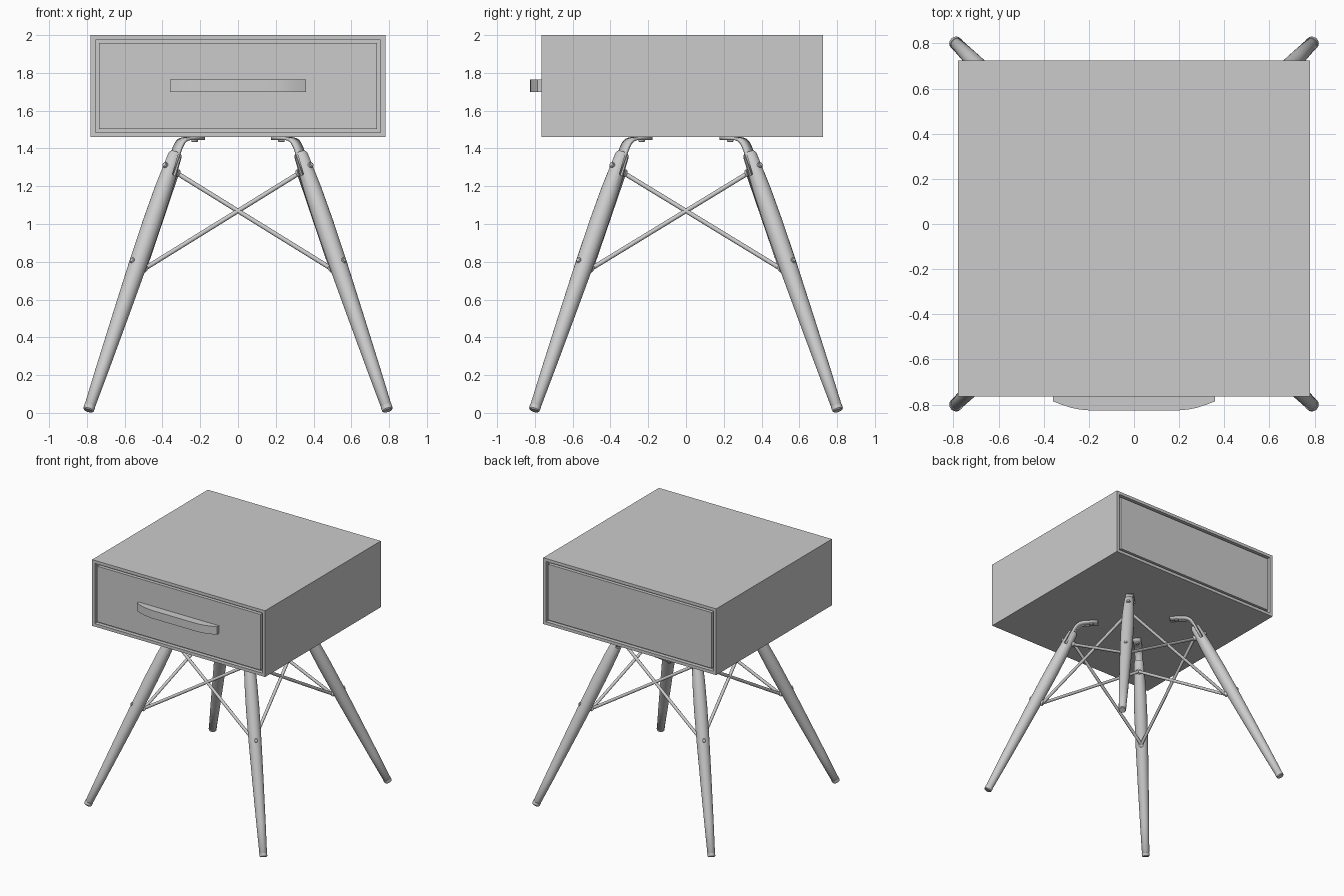
import bpy, bmesh, math
from mathutils import Vector, Matrix

if "Cube" in bpy.data.objects:
    bpy.data.objects.remove(bpy.data.objects["Cube"])

KY = 1.015                                   # legs spread slightly wider in y


def pt(c, z):                                # point on the diagonal leg plane
    return Vector((c, c * KY, z))


def finish(name, bm, mirror=False, smooth=True):
    bmesh.ops.recalc_face_normals(bm, faces=bm.faces)
    me = bpy.data.meshes.new(name)
    bm.to_mesh(me)
    bm.free()
    ob = bpy.data.objects.new(name, me)
    bpy.context.collection.objects.link(ob)
    if smooth:
        bpy.ops.object.select_all(action='DESELECT')
        ob.select_set(True)
        bpy.context.view_layer.objects.active = ob
        bpy.ops.object.shade_smooth_by_angle(angle=math.radians(35))
    if mirror:
        add_mirror(ob)
    return ob


def add_mirror(ob):                          # one quadrant -> all four
    m = ob.modifiers.new("mirror", 'MIRROR')
    m.use_axis = (True, True, False)
    m.use_mirror_merge = False


def lathe(bm, start, direction, profile, segs):
    """Capped revolve of (distance, radius) pairs along a direction."""
    rot = direction.to_track_quat('Z', 'Y').to_matrix()
    rings = []
    for s, r in profile:
        rings.append([bm.verts.new(start + rot @ Vector((
            r * math.cos(2 * math.pi * i / segs), r * math.sin(2 * math.pi * i / segs), s)))
            for i in range(segs)])
    for a, b in zip(rings, rings[1:]):
        for i in range(segs):
            j = (i + 1) % segs
            bm.faces.new((a[i], a[j], b[j], b[i]))
    bm.faces.new(rings[0][::-1])
    bm.faces.new(rings[-1])


def box(bm, lo, hi):
    lo, hi = Vector(lo), Vector(hi)
    mat = Matrix.Translation((lo + hi) / 2) @ Matrix.Diagonal((*(hi - lo), 1))
    return bmesh.ops.create_cube(bm, size=1, matrix=mat)["verts"]


# Case: box with a shallow pocket in the front and back
bm = bmesh.new()
box(bm, (-0.78, -0.765, 1.46), (0.78, 0.725, 2.0))
ends = [f for f in bm.faces if abs(f.normal.y) > 0.9]
bmesh.ops.inset_individual(bm, faces=ends, thickness=0.035)
bmesh.ops.inset_individual(bm, faces=ends, thickness=0.0001, depth=-0.03)
finish("case", bm, smooth=False)

# Drawer front and back panel, leaving a thin gap around
for name, y0, y1 in (("drawer_front", -0.762, -0.73), ("back_panel", 0.69, 0.722)):
    bm = bmesh.new()
    box(bm, (-0.737, y0, 1.503), (0.737, y1, 1.957))
    finish(name, bm, smooth=False)

# Handle: bowed slab
outline = [(-0.36, -0.755), (-0.36, -0.785), (-0.32, -0.801), (-0.28, -0.814),
           (-0.24, -0.822), (-0.195, -0.826)]
outline += [(-x, y) for x, y in reversed(outline)]
bm = bmesh.new()
face = bm.faces.new([bm.verts.new((x, y, 1.70)) for x, y in outline])
ext = bmesh.ops.extrude_face_region(bm, geom=[face])["geom"]
bmesh.ops.translate(bm, vec=(0, 0, 0.065), verts=[v for v in ext if isinstance(v, bmesh.types.BMVert)])
finish("handle", bm)

# Leg frame: axis, tangent and outward normal
foot, top = pt(0.793, 0.012), pt(0.33, 1.375)
axis = (top - foot).normalized()
length = (top - foot).length
tangent = Vector((KY, -1, 0)).normalized()
outward = tangent.cross(axis).normalized()
if outward.z < 0:
    outward = -outward


def on_axis(z):
    return foot + (top - foot) * ((z - foot.z) / (top.z - foot.z))


# Foot caps and tapered legs
bm = bmesh.new()
lathe(bm, foot, axis, [(0, 0.024), (0.006, 0.029), (0.028, 0.030)], 24)
finish("foot_caps", bm, mirror=True)

bm = bmesh.new()
lathe(bm, foot, axis, [(0.028, 0.027), (0.03, 0.0285), (0.25, 0.035), (0.55, 0.042), (0.85, 0.048),
                       (1.1, 0.050), (1.3, 0.047), (1.42, 0.041), (length - 0.012, 0.037),
                       (length, 0.031)], 24)
legs = finish("legs", bm)

# Slot in the leg top for the bracket
bm = bmesh.new()
frame = Matrix((tangent, outward, axis)).transposed().to_4x4()
frame.translation = top
verts = box(bm, (-0.1, -0.011, -0.13), (0.1, 0.011, 0.05))
bmesh.ops.transform(bm, matrix=frame, verts=verts)
cutter = finish("slot_cutter", bm, smooth=False)
cutter.hide_render = True
cutter.hide_set(True)
cut = legs.modifiers.new("slot", 'BOOLEAN')
cut.object = cutter
cut.operation = 'DIFFERENCE'
cut.solver = 'EXACT'
add_mirror(legs)

# Bent flat brackets from slot to case underside
path = [top - axis * 0.125, top, pt(0.318, 1.408), pt(0.307, 1.430), pt(0.294, 1.444),
        pt(0.276, 1.451), pt(0.255, 1.453), pt(0.195, 1.453)]
bm = bmesh.new()
rows = [[bm.verts.new(p + tangent * k * 0.03) for k in (-1, 1)] for p in path]
for a, b in zip(rows, rows[1:]):
    bm.faces.new((a[0], a[1], b[1], b[0]))
brackets = finish("brackets", bm)
sol = brackets.modifiers.new("thickness", 'SOLIDIFY')
sol.thickness, sol.offset = 0.015, 0
add_mirror(brackets)

# Screws under the case
bm = bmesh.new()
lathe(bm, pt(0.23, 1.433), Vector((0, 0, 1)), [(0, 0.013), (0.005, 0.017), (0.03, 0.017)], 16)
finish("bracket_screws", bm, mirror=True)

# Bolts through the legs with an inner washer
tips = []
bm = bmesh.new()
for z, r in ((1.293, 0.046), (0.787, 0.047)):
    c = on_axis(z)
    lathe(bm, c, outward, [(-r - 0.018, 0.012), (-r - 0.016, 0.015), (r + 0.003, 0.015), (r + 0.007, 0.011)], 16)
    lathe(bm, c, outward, [(-r - 0.012, 0.022), (-r + 0.002, 0.022)], 16)
    tips.append(c - outward * (r + 0.008))
finish("leg_bolts", bm, mirror=True)

# Crossed brace rods on every side
bm = bmesh.new()
high, low = tips
for flip in ((-1, 1, 1), (1, -1, 1)):
    end = Vector([a * b for a, b in zip(low, flip)])
    d = end - high
    lathe(bm, high, d, [(0, 0.012), (d.length, 0.012)], 12)
finish("brace_rods", bm, mirror=True)
